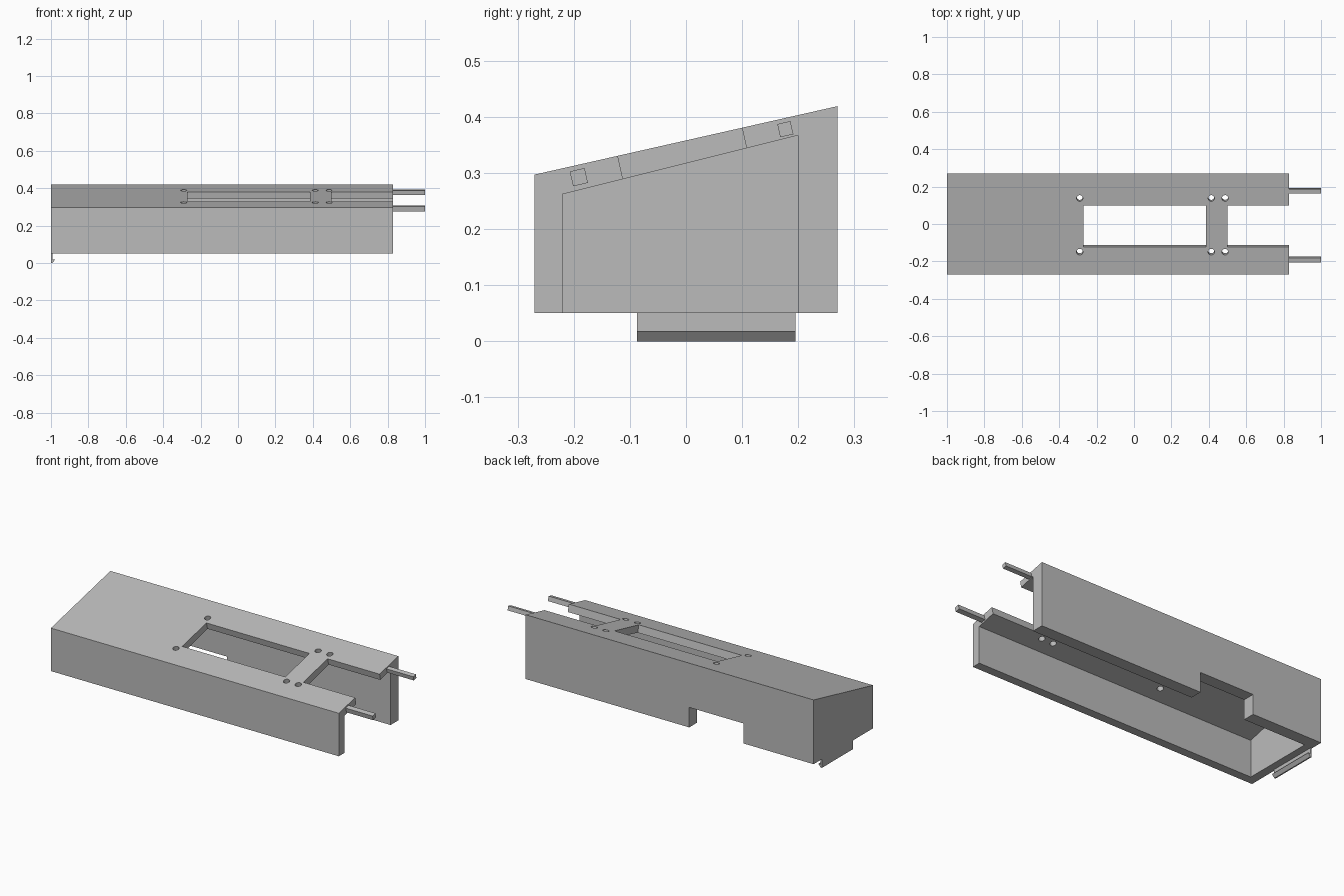
import bpy, bmesh, math
from mathutils import Matrix, Vector

if "Cube" in bpy.data.objects:
    bpy.data.objects.remove(bpy.data.objects["Cube"], do_unlink=True)

grey = bpy.data.materials.new("plain grey")
grey.use_nodes = True
grey.diffuse_color = (0.5, 0.5, 0.5, 1)
grey.node_tree.nodes["Principled BSDF"].inputs["Base Color"].default_value = (0.5, 0.5, 0.5, 1)

LEFT, RIGHT = -1.0, 0.83            # ends of the housing
TILT = math.atan2(0.122, 0.54)      # slope of the roof


def make(name, bm):
    bmesh.ops.recalc_face_normals(bm, faces=bm.faces)
    mesh = bpy.data.meshes.new(name)
    bm.to_mesh(mesh)
    bm.free()
    mesh.materials.append(grey)
    obj = bpy.data.objects.new(name, mesh)
    bpy.context.collection.objects.link(obj)
    return obj


def prism(name, points, offset):
    """Extrude a closed 3D outline along an offset."""
    bm = bmesh.new()
    face = bm.faces.new([bm.verts.new(p) for p in points])
    ext = bmesh.ops.extrude_face_region(bm, geom=[face])
    verts = [v for v in ext["geom"] if isinstance(v, bmesh.types.BMVert)]
    bmesh.ops.translate(bm, verts=verts, vec=Vector(offset))
    return make(name, bm)


def side_prism(name, profile, x0, x1):
    return prism(name, [(x0, y, z) for y, z in profile], (x1 - x0, 0, 0))


def box(name, centre, size, tilt=0.0):
    bm = bmesh.new()
    m = Matrix.Translation(centre) @ Matrix.Rotation(tilt, 4, 'X') @ Matrix.Diagonal((*size, 1))
    bmesh.ops.create_cube(bm, size=1, matrix=m)
    return make(name, bm)


def roof_z(y):
    return 0.338 + math.tan(TILT) * y


def cut(obj, cutter):
    cutter.hide_render = True
    mod = obj.modifiers.new("cut", 'BOOLEAN')
    mod.operation = 'DIFFERENCE'
    mod.solver = 'EXACT'
    mod.object = cutter
    bpy.context.view_layer.objects.active = obj
    bpy.ops.object.modifier_apply(modifier=mod.name)
    bpy.data.objects.remove(cutter, do_unlink=True)


# Sloped housing, hollow and open below and at one end
housing = side_prism("housing", [(-0.27, 0.05), (0.27, 0.05), (0.27, 0.419), (-0.27, 0.297)],
                     LEFT, RIGHT)
cut(housing, side_prism("cavity_cutter", [(-0.22, -0.1), (0.2, -0.1), (0.2, 0.367), (-0.22, 0.262)],
                        LEFT + 0.05, RIGHT + 0.1))

# Window and open-ended slot, cut square to the roof
for x0, x1 in ((-0.27, 0.385), (0.5, RIGHT + 0.1)):
    cut(housing, box("window_cutter", ((x0 + x1) / 2, -0.007, 0.338),
                     (x1 - x0, 0.227, 0.16), TILT))

# Screw holes
for x in (-0.29, 0.413, 0.487):
    for y in (-0.145, 0.142):
        bm = bmesh.new()
        m = Matrix.Translation((x, y, roof_z(y))) @ Matrix.Rotation(TILT, 4, 'X')
        bmesh.ops.create_cone(bm, cap_ends=True, segments=24, radius1=0.017, radius2=0.017,
                              depth=0.14, matrix=m)
        cut(housing, make("hole_cutter", bm))

# Notch in the bottom of the back wall
cut(housing, box("notch_cutter", (-0.382, 0.25, 0.065), (0.345, 0.14, 0.2)))

# Two square rods out of the open end
for name, y, z, s in (("front_rod", -0.191, 0.2925, 0.027), ("back_rod", 0.177, 0.378, 0.024)):
    box(name, ((RIGHT + 1) / 2, y, z), (1 - RIGHT, s, s), TILT)

# Snap hook under the closed end
hook = [(-1, 0.05), (-1, 0), (-0.993, 0), (-0.978, 0.018), (-0.992, 0.018), (-0.992, 0.05)]
prism("snap_hook", [(x, -0.087, z) for x, z in hook], (0, 0.282, 0))

# Smooth hole walls, sharp edges elsewhere
bpy.ops.object.select_all(action='DESELECT')
housing.select_set(True)
bpy.context.view_layer.objects.active = housing
bpy.ops.object.shade_smooth_by_angle(angle=math.radians(30))
